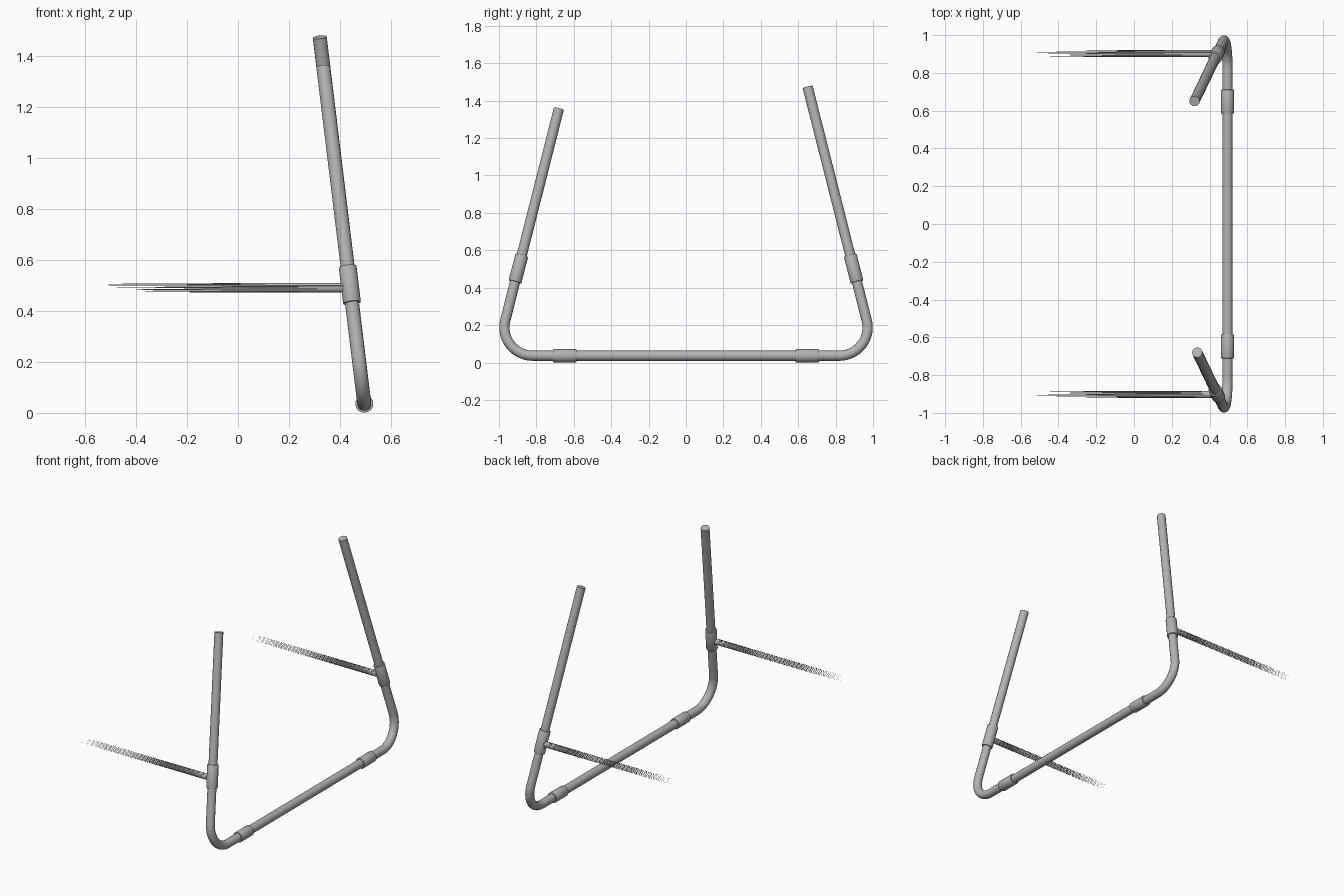
import bpy
import math
from mathutils import Vector

cube = bpy.data.objects.get("Cube")
if cube:
    bpy.data.objects.remove(cube, do_unlink=True)

TUBE_R, SLEEVE_R, ROD_R = 0.0275, 0.035, 0.019
BASE_X, BASE_Z = 0.495, 0.036
LEAN = Vector((-0.1215, -0.253, 1.0))   # upright slope per unit of height
CORNER_Y, TANGENT = 1.014, 0.195
SLEEVE_Z, ROD_Z = 0.502, 0.491
TOPS = {1: 1.473, -1: 1.357}            # upright height at back and front

grey = bpy.data.materials.new("metal_grey")
grey.use_nodes = True
grey.diffuse_color = (0.45, 0.45, 0.45, 1)
grey.node_tree.nodes["Principled BSDF"].inputs["Base Color"].default_value = (0.45, 0.45, 0.45, 1)


def upright_point(side, z):
    p = Vector((BASE_X, CORNER_Y, BASE_Z)) + LEAN * (z - BASE_Z)
    return Vector((p.x, p.y * side, p.z))


def finish(obj):
    """Assign the material and smooth the round sides."""
    obj.data.materials.clear()
    obj.data.materials.append(grey)
    bpy.ops.object.select_all(action='DESELECT')
    obj.select_set(True)
    bpy.context.view_layer.objects.active = obj
    bpy.ops.object.shade_smooth_by_angle(angle=math.radians(35))


def tube(name, points, radius):
    curve = bpy.data.curves.new(name, 'CURVE')
    curve.dimensions = '3D'
    curve.bevel_depth = radius
    curve.bevel_resolution = 6
    curve.use_fill_caps = True
    spline = curve.splines.new('POLY')
    spline.points.add(len(points) - 1)
    for sp, p in zip(spline.points, points):
        sp.co = (*p, 1)
    obj = bpy.data.objects.new(name, curve)
    bpy.context.collection.objects.link(obj)
    bpy.ops.object.select_all(action='DESELECT')
    obj.select_set(True)
    bpy.context.view_layer.objects.active = obj
    bpy.ops.object.convert(target='MESH')
    finish(bpy.context.view_layer.objects.active)


def sleeve(name, centre, axis, length):
    axis = axis.normalized()
    bpy.ops.mesh.primitive_cylinder_add(
        vertices=32, radius=SLEEVE_R, depth=length, location=centre,
        rotation=axis.to_track_quat('Z', 'Y').to_euler())
    obj = bpy.context.object
    obj.name = name
    bevel = obj.modifiers.new("edge", 'BEVEL')
    bevel.width = 0.003
    bevel.segments = 2
    bpy.ops.object.modifier_apply(modifier=bevel.name)
    finish(obj)


def bend(side, steps=14):
    """Rounded corner from the base rail up to the upright."""
    corner = Vector((BASE_X, CORNER_Y * side, BASE_Z))
    along = Vector((0, -side, 0))
    up = Vector((LEAN.x, LEAN.y * side, LEAN.z)).normalized()
    half = along.angle(up) / 2
    centre = corner + (along + up).normalized() * (TANGENT / math.cos(half))
    a = corner + along * TANGENT - centre
    b = corner + up * TANGENT - centre
    radius = a.length
    a.normalize()
    b.normalize()
    return [centre + a.slerp(b, i / steps) * radius for i in range(steps + 1)]


def frayed_rod(name, side, count=16):
    """Ring of long slivers, joined at the sleeve and pointed at the tip."""
    y = upright_point(side, ROD_Z).y + 0.003 * side
    verts = []
    for x in (0.44, -0.53):
        for i in range(count):
            t = math.tau * i / count
            verts.append((x, y + ROD_R * math.cos(t), ROD_Z + ROD_R * math.sin(t)))
    faces = [(i, (i + 1) % count, count + i) for i in range(count)]
    mesh = bpy.data.meshes.new(name)
    mesh.from_pydata(verts, [], faces)
    mesh.materials.append(grey)
    obj = bpy.data.objects.new(name, mesh)
    bpy.context.collection.objects.link(obj)


# Bent frame: front upright, base rail, back upright
front = [upright_point(-1, TOPS[-1])] + bend(-1)[::-1]
back = bend(1) + [upright_point(1, TOPS[1])]
tube("bent_frame", front + back, TUBE_R)

# Sleeves and side rods at both ends
for side, label in ((-1, "front"), (1, "back")):
    axis = Vector((LEAN.x, LEAN.y * side, LEAN.z))
    sleeve(label + "_upright_sleeve", upright_point(side, SLEEVE_Z), axis, 0.148)
    sleeve(label + "_rail_sleeve", Vector((BASE_X, 0.648 * side, BASE_Z)),
           Vector((0, 1, 0)), 0.126)
    frayed_rod(label + "_side_rod", side)
